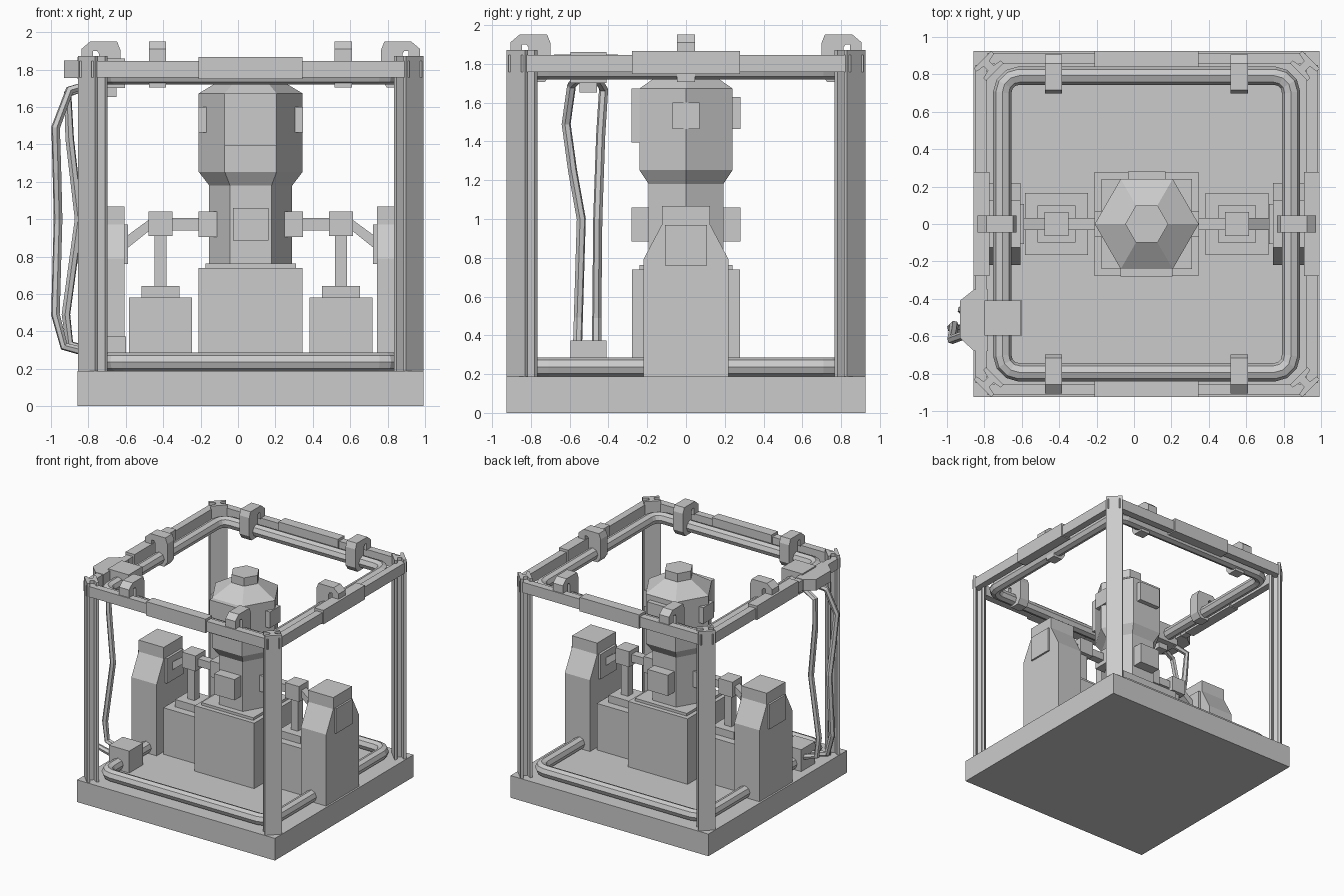
import bpy, bmesh
from math import sin, cos, pi, radians
from mathutils import Matrix, Vector

if "Cube" in bpy.data.objects:
    bpy.data.objects.remove(bpy.data.objects["Cube"])

CX = 0.068   # the machine's own centre line


def mesh_obj(name, bm):
    bmesh.ops.recalc_face_normals(bm, faces=bm.faces)
    me = bpy.data.meshes.new(name)
    bm.to_mesh(me)
    bm.free()
    ob = bpy.data.objects.new(name, me)
    bpy.context.collection.objects.link(ob)
    return ob


def prism(name, pts, depth, mat):
    """Extrude a 2D outline by depth along local z, then place it with a matrix."""
    bm = bmesh.new()
    f = bm.faces.new([bm.verts.new((u, v, 0)) for u, v in pts])
    r = bmesh.ops.extrude_face_region(bm, geom=[f])
    vs = [g for g in r['geom'] if isinstance(g, bmesh.types.BMVert)]
    bmesh.ops.translate(bm, verts=vs, vec=(0, 0, depth))
    bm.transform(mat)
    return mesh_obj(name, bm)


def box(name, x, y, z):
    pts = [(x[0], y[0]), (x[1], y[0]), (x[1], y[1]), (x[0], y[1])]
    return prism(name, pts, z[1] - z[0], Matrix.Translation((0, 0, z[0])))


def side_box(name, s, x, y, z):
    """Box given as offsets from the centre line, on side s."""
    return box(name, sorted((CX + s * x[0], CX + s * x[1])), y, z)


def tube(name, pts, radius, res, cyclic=False):
    cu = bpy.data.curves.new(name, 'CURVE')
    cu.dimensions = '3D'
    cu.bevel_depth, cu.bevel_resolution = radius, res
    cu.use_fill_caps = True
    sp = cu.splines.new('POLY')
    sp.points.add(len(pts) - 1)
    for p, c in zip(sp.points, pts):
        p.co = (*c, 1)
    sp.use_cyclic_u = cyclic
    sp.use_smooth = False
    ob = bpy.data.objects.new(name, cu)
    bpy.context.collection.objects.link(ob)
    bpy.ops.object.select_all(action='DESELECT')
    ob.select_set(True)
    bpy.context.view_layer.objects.active = ob
    bpy.ops.object.convert(target='MESH')


def ring(name, z):
    hx, hy, r = 0.772, 0.793, 0.09
    pts = []
    for i, (sx, sy) in enumerate([(1, 1), (-1, 1), (-1, -1), (1, -1)]):
        for k in range(4):
            a = i * pi / 2 + k * pi / 6
            pts.append((CX + sx * (hx - r) + r * cos(a), sy * (hy - r) + r * sin(a), z))
    tube(name, pts, 0.049, 2, True)


# Base slab
box("base", (CX - 0.925, CX + 0.925), (-0.925, 0.925), (0, 0.187))

# Corner posts: I-beams turned 45 degrees
ibeam = [(0, -.066), (0, .066), (-.022, .066), (-.03, .02), (-.062, .02), (-.072, .066),
         (-.092, .066), (-.092, -.066), (-.072, -.066), (-.062, -.02), (-.03, -.02), (-.022, -.066)]
for a in (45, 135, 225, 315):
    sx, sy = (1 if cos(radians(a)) > 0 else -1), (1 if sin(radians(a)) > 0 else -1)
    m = Matrix.Translation((CX + sx * 0.878, sy * 0.878, 0.187)) @ Matrix.Rotation(radians(a), 4, 'Z')
    prism("corner_post", ibeam, 1.684, m)

# Top frame bars with thicker middle sleeves
for s in (-1, 1):
    yb, yt = sorted((s * 0.855, s * 0.915)), sorted((s * 0.84, s * 0.925))
    box("top_bar", (CX - 0.85, CX + 0.85), yb, (1.757, 1.845))
    box("top_bar_sleeve", (CX - 0.278, CX + 0.278), yt, (1.748, 1.866))
    side_box("top_side_bar", s, (0.855, 0.915), (-0.85, 0.85), (1.757, 1.845))
    side_box("top_side_sleeve", s, (0.84, 0.925), (-0.278, 0.278), (1.748, 1.866))

# Upper and lower tube rings
ring("upper_ring", 1.768)
ring("lower_ring", 0.237)

# Hook clamps tying the upper ring to the frame
hook = [(.133, 1.84), (.133, 1.91), (.085, 1.951), (-.057, 1.951), (-.075, 1.905), (-.075, 1.75),
        (-.045, 1.705), (.04, 1.705), (.04, 1.885), (.05, 1.90), (.072, 1.90), (.072, 1.84)]


def clamp(origin, out):
    out = Vector(out)
    side = out.cross(Vector((0, 0, 1)))
    m = Matrix((out, Vector((0, 0, 1)), side)).transposed().to_4x4()
    m.translation = Vector(origin) - side * 0.046
    prism("ring_clamp", hook, 0.092, m)


for s in (-1, 1):
    clamp((CX + s * 0.772, 0, 0), (s, 0, 0))
    for x in (-0.43, 0.563):
        clamp((x, s * 0.773, 0), (0, s, 0))

# Motor pedestal
box("pedestal", (CX - .278, CX + .278), (-.278, .278), (.187, .74))
box("pedestal_plate", (CX - .243, CX + .243), (-.24, .24), (.74, .762))

# Hexagonal motor body, lofted from ring to ring
bm = bmesh.new()
rows = []
for r, z in [(.222, .76), (.222, 1.18), (.278, 1.253), (.278, 1.672), (.115, 1.77), (.115, 1.84)]:
    rows.append([bm.verts.new((CX + r * cos(k * pi / 3), r * sin(k * pi / 3), z)) for k in range(6)])
for lo, hi in zip(rows, rows[1:]):
    for k in range(6):
        n = (k + 1) % 6
        bm.faces.new((lo[k], lo[n], hi[n], hi[k]))
bm.faces.new(rows[0])
bm.faces.new(rows[-1])
mesh_obj("motor_body", bm)

# Motor panels and junction boxes
box("motor_front_panel", (CX - .139, CX + .139), (-.28, -.2), (1.393, 1.672))
box("motor_back_panel", (CX - .1, CX + .1), (.2, .28), (1.463, 1.63))
for s in (-1, 1):
    side_box("motor_side_panel", s, (.2, .279), (-.07, .07), (1.463, 1.6))
    side_box("motor_side_port", s, (.12, .279), (-.07, .07), (.905, 1.04))
    box("motor_port", (CX - .095, CX + .095), sorted((s * .15, s * .28)), (.885, 1.06))

# Pump stands, arms and side towers, left and right
tower = [(-.22, .187), (.22, .187), (.22, .79), (.125, .97), (.125, 1.067),
         (-.125, 1.067), (-.125, .97), (-.22, .79)]
arm = [(.54, 1.0), (.69, .89), (.69, .82), (.54, .94)]
for s in (-1, 1):
    side_box("pump_base", s, (.315, .65), (-.165, .165), (.187, .58))
    side_box("pump_step", s, (.38, .585), (-.1, .1), (.58, .642))
    side_box("pump_pole", s, (.451, .515), (-.033, .033), (.64, .92))
    side_box("pump_joint", s, (.418, .547), (-.065, .065), (.91, 1.04))
    side_box("pump_arm", s, (.27, .43), (-.033, .033), (.94, 1.005))
    prism("pump_elbow", [(CX + s * u, v) for u, v in arm], .066,
          Matrix.Translation((0, .033, 0)) @ Matrix.Rotation(pi / 2, 4, 'X'))
    m = Matrix(((0, 0, 1, CX + (.675 if s > 0 else -.91)), (1, 0, 0, 0), (0, 1, 0, 0), (0, 0, 0, 1)))
    prism("side_tower", tower, .235, m)
    side_box("tower_panel", s, (.655, .925), (-.108, .108), (.76, .97))

# Cable boxes and bracket on the left side
box("upper_cable_box", (-.80, -.605), (-.595, -.41), (1.70, 1.86))
box("upper_cable_plug", (-.74, -.65), (-.55, -.46), (1.652, 1.71))
bracket = [(-.78, -.35), (-.855, -.35), (-.93, -.41), (-.93, -.61), (-.855, -.68), (-.78, -.68)]
prism("cable_bracket", bracket, .095, Matrix.Translation((0, 0, 1.754)))
box("lower_cable_box", (-.79, -.6), (-.595, -.41), (.187, .372))

# Hanging cables
tube("outer_cable", [(-.76, -.55, 1.73), (-.9, -.59, 1.69), (-.975, -.618, 1.49), (-.968, -.585, 1.25),
                     (-.962, -.54, 1.0), (-.976, -.555, .49), (-.93, -.56, .32), (-.78, -.555, .28)], .024, 1)
tube("inner_cable", [(-.76, -.46, 1.73), (-.91, -.425, 1.67), (-.9, -.44, 1.43), (-.85, -.455, 1.0),
                     (-.92, -.46, .49), (-.9, -.46, .33), (-.78, -.46, .29)], .024, 1)
